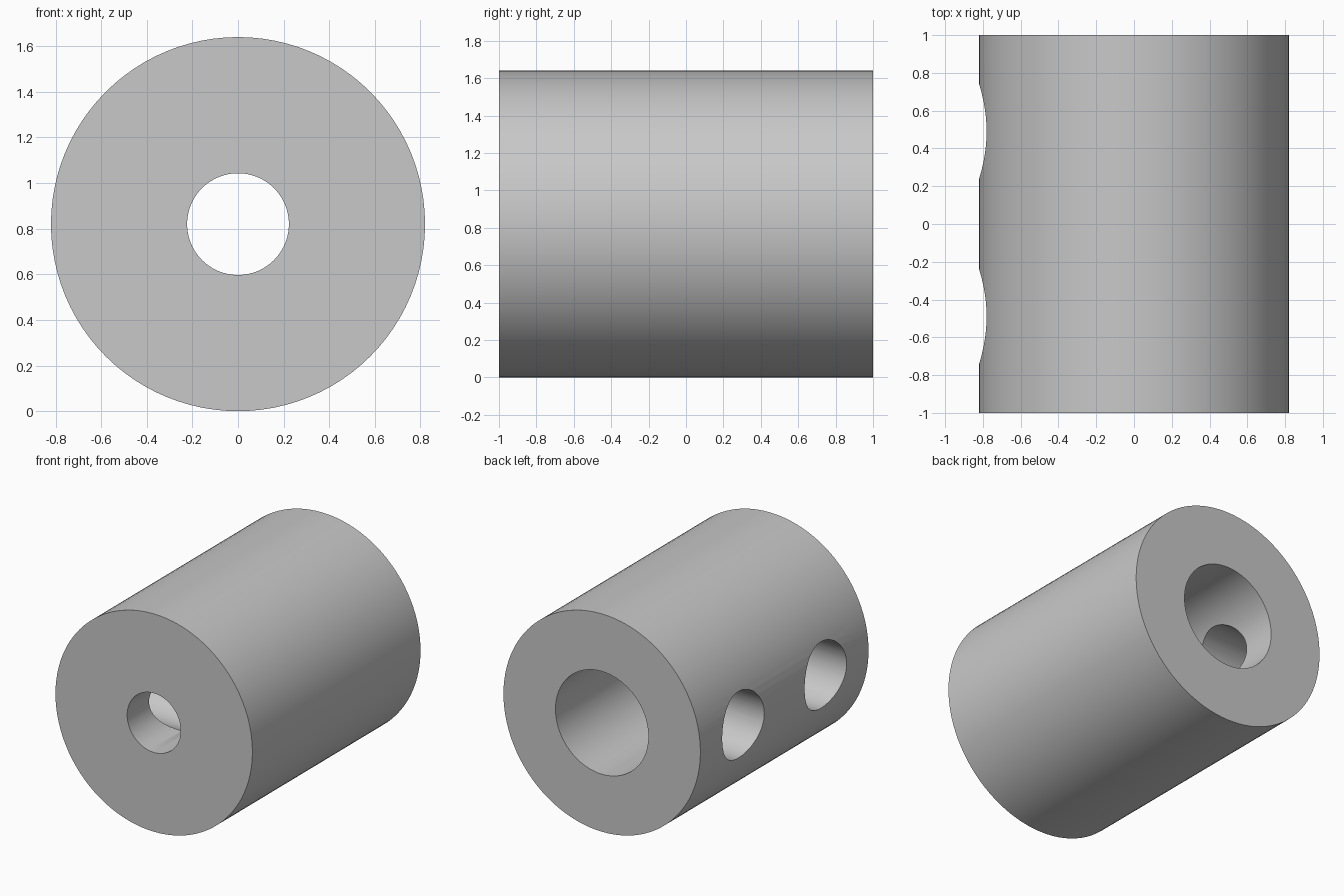
import bpy, bmesh
from math import radians, pi, cos, sin

cube = bpy.data.objects.get("Cube")
if cube:
    bpy.data.objects.remove(cube, do_unlink=True)

RADIUS, SMALL_BORE, LARGE_BORE = 0.82, 0.223, 0.387
HALF_LENGTH, STEP_Y = 1.0, 0.0
HOLE_RADIUS, HOLE_Y = 0.25, 0.49
SEGMENTS = 96

steel = bpy.data.materials.new("plain grey")
steel.use_nodes = True
grey = (0.58, 0.58, 0.58, 1)
steel.diffuse_color = grey
steel.node_tree.nodes["Principled BSDF"].inputs["Base Color"].default_value = grey


def lathe_y(name, profile):
    """Closed (radius, y) profile turned about the lengthwise axis."""
    bm = bmesh.new()
    rings = []
    for i in range(SEGMENTS):
        a = 2 * pi * i / SEGMENTS
        rings.append([bm.verts.new((r * cos(a), y, RADIUS + r * sin(a)))
                      for r, y in profile])
    n = len(profile)
    for i in range(SEGMENTS):
        a, b = rings[i], rings[(i + 1) % SEGMENTS]
        for j in range(n):
            k = (j + 1) % n
            bm.faces.new((a[j], a[k], b[k], b[j]))
    bmesh.ops.recalc_face_normals(bm, faces=bm.faces)
    mesh = bpy.data.meshes.new(name)
    bm.to_mesh(mesh)
    bm.free()
    obj = bpy.data.objects.new(name, mesh)
    bpy.context.collection.objects.link(obj)
    return obj


# Sleeve with a stepped bore
sleeve = lathe_y("coupling_sleeve", [
    (RADIUS, -HALF_LENGTH), (RADIUS, HALF_LENGTH),
    (LARGE_BORE, HALF_LENGTH), (LARGE_BORE, STEP_Y),
    (SMALL_BORE, STEP_Y), (SMALL_BORE, -HALF_LENGTH)])
sleeve.data.materials.append(steel)

# Two side holes drilled from -x to the axis
for y in (-HOLE_Y, HOLE_Y):
    bpy.ops.mesh.primitive_cylinder_add(
        vertices=64, radius=HOLE_RADIUS, depth=1.0,
        location=(-0.5, y, RADIUS), rotation=(0, radians(90), 0))
    cutter = bpy.context.object
    cutter.name = "side_hole_cutter"
    cutter.hide_render = True
    cutter.data.materials.append(steel)
    cut = sleeve.modifiers.new("side_hole", 'BOOLEAN')
    cut.operation = 'DIFFERENCE'
    cut.solver = 'EXACT'
    cut.object = cutter
    bpy.context.view_layer.objects.active = sleeve
    bpy.ops.object.modifier_apply(modifier=cut.name)
    bpy.data.objects.remove(cutter, do_unlink=True)

# Smooth walls, crisp rims
bpy.ops.object.select_all(action='DESELECT')
sleeve.select_set(True)
bpy.context.view_layer.objects.active = sleeve
bpy.ops.object.shade_smooth_by_angle(angle=radians(30))
